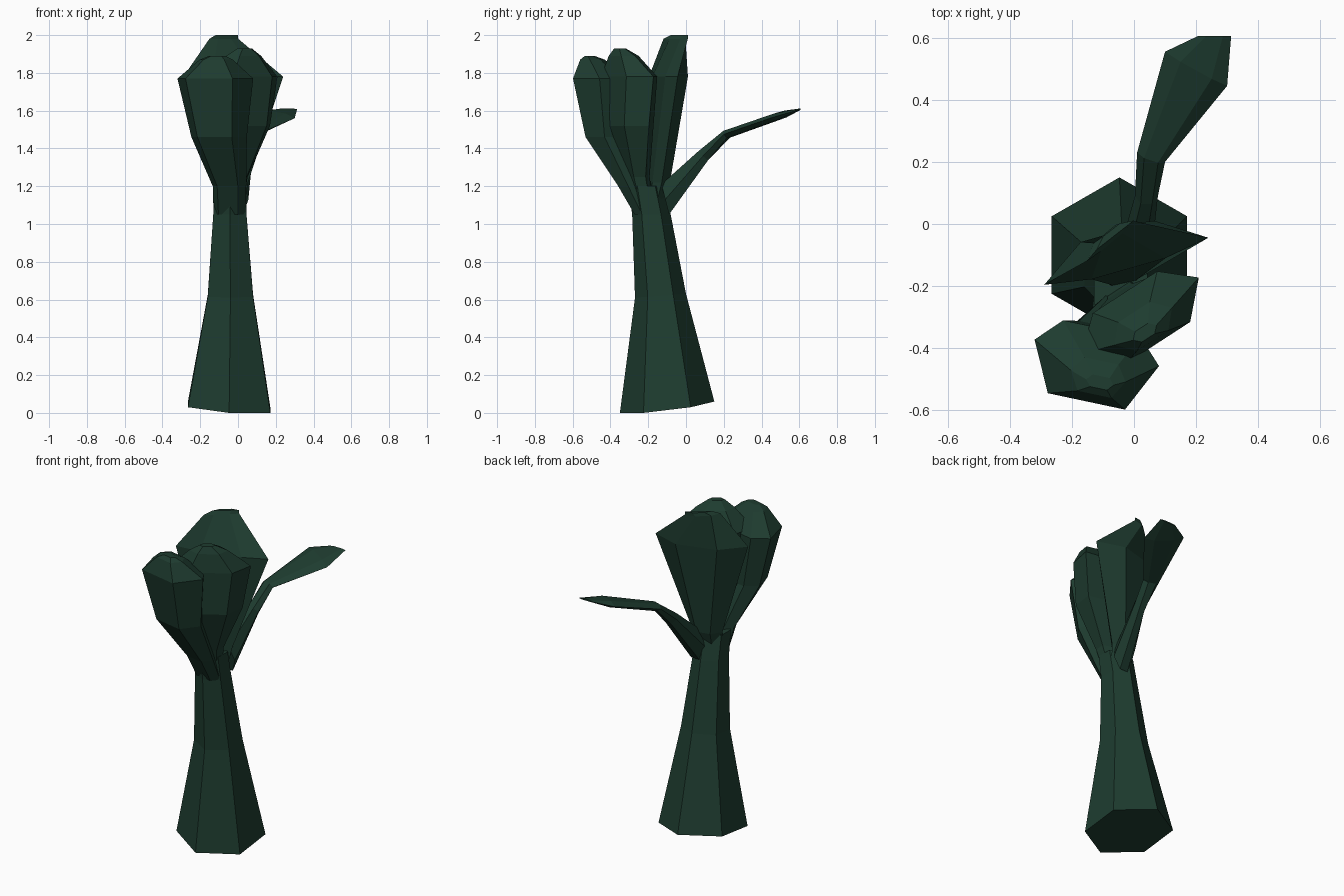
import bpy, bmesh, math
from mathutils import Vector

cube = bpy.data.objects.get("Cube")
if cube:
    bpy.data.objects.remove(cube, do_unlink=True)

green = bpy.data.materials.new("dark_green")
green.use_nodes = True
colour = (0.013, 0.045, 0.029, 1)
green.diffuse_color = colour
green.node_tree.nodes["Principled BSDF"].inputs["Base Color"].default_value = colour


def loft(name, stations, inner=0.5):
    """Skin six-sided rings: centre, half-width, back depth and front depth vectors."""
    bm = bmesh.new()
    rings = []
    for station in stations:
        c, w, back, front = (Vector(v) for v in station)
        pts = [c + w, c + inner * w + back, c - inner * w + back,
               c - w, c - inner * w + front, c + inner * w + front]
        rings.append([bm.verts.new(p) for p in pts])
    for a, b in zip(rings, rings[1:]):
        for i in range(6):
            j = (i + 1) % 6
            bm.faces.new((a[i], a[j], b[j], b[i]))
    bm.faces.new(rings[0][::-1])
    bm.faces.new(rings[-1])
    bmesh.ops.recalc_face_normals(bm, faces=bm.faces)
    mesh = bpy.data.meshes.new(name)
    bm.to_mesh(mesh)
    bm.free()
    mesh.materials.append(green)
    obj = bpy.data.objects.new(name, mesh)
    bpy.context.collection.objects.link(obj)


def even_loft(name, rows):
    """Loft whose rings are equally deep on both sides."""
    loft(name, [(c, w, d, -Vector(d)) for c, w, d in rows])


def upright_leaf(name, inner, rows):
    """Bud: rows hold x, y, z, half-width, back depth, front depth, turn in degrees."""
    stations = []
    for x, y, z, w, back, front, turn in rows:
        a = math.radians(turn)
        along = Vector((math.cos(a), math.sin(a), 0))
        across = Vector((-math.sin(a), math.cos(a), 0))
        stations.append(((x, y, z), along * w, across * back, across * -front))
    loft(name, stations, inner)


# Leaning hexagonal trunk with a tilted foot
even_loft("trunk", [
    ((-0.047, -0.1, 0.03), (0, 0.25, 0.03), (0.218, 0, -0.015)),
    ((-0.04, -0.135, 0.62), (0, 0.135, 0.01), (0.12, 0, 0)),
    ((-0.043, -0.183, 1.05), (0, 0.102, 0), (0.088, 0, 0)),
    ((-0.043, -0.21, 1.2), (0, 0.095, 0), (0.086, 0, 0)),
])

# Three upright leaves
upright_leaf("back_leaf", 0.45, [
    (-0.04, -0.18, 1.06, 0.07, 0.03, 0.03, 10),
    (-0.04, -0.148, 1.22, 0.095, 0.055, 0.04, 12),
    (-0.025, -0.12, 1.78, 0.275, 0.1, 0.025, 16),
    (-0.075, -0.055, 1.98, 0.1, 0.03, 0.005, 40),
    (-0.06, -0.035, 2.0, 0.075, 0.02, 0.0, 38),
])
upright_leaf("middle_leaf", 0.55, [
    (-0.03, -0.22, 1.08, 0.06, 0.04, 0.04, 33),
    (-0.02, -0.26, 1.25, 0.085, 0.05, 0.05, 33),
    (0.01, -0.3, 1.52, 0.19, 0.085, 0.1, 33),
    (0.02, -0.295, 1.78, 0.225, 0.09, 0.105, 33),
    (0.03, -0.33, 1.89, 0.11, 0.055, 0.055, 33),
    (0.035, -0.35, 1.93, 0.045, 0.02, 0.02, 33),
])
upright_leaf("front_leaf", 0.62, [
    (-0.045, -0.22, 1.05, 0.085, 0.045, 0.045, -8),
    (-0.045, -0.29, 1.2, 0.09, 0.05, 0.06, -10),
    (-0.1, -0.4, 1.46, 0.15, 0.07, 0.115, -12),
    (-0.12, -0.415, 1.77, 0.205, 0.08, 0.16, -12),
    (-0.115, -0.49, 1.87, 0.09, 0.05, 0.06, -12),
    (-0.11, -0.51, 1.89, 0.045, 0.02, 0.02, -12),
])

# Thin leaf arching out to the back
even_loft("arching_leaf", [
    ((0.0, -0.11, 1.13), (0.055, 0, 0), (0, -0.02, 0.08)),
    ((0.04, 0.09, 1.36), (0.037, 0, 0), (0, -0.025, 0.025)),
    ((0.055, 0.215, 1.475), (0.045, -0.015, 0), (0, -0.01, 0.018)),
    ((0.2, 0.5, 1.575), (0.1, -0.055, -0.015), (0, -0.005, 0.018)),
    ((0.26, 0.606, 1.608), (0.053, 0, 0), (0, 0, 0.004)),
])
